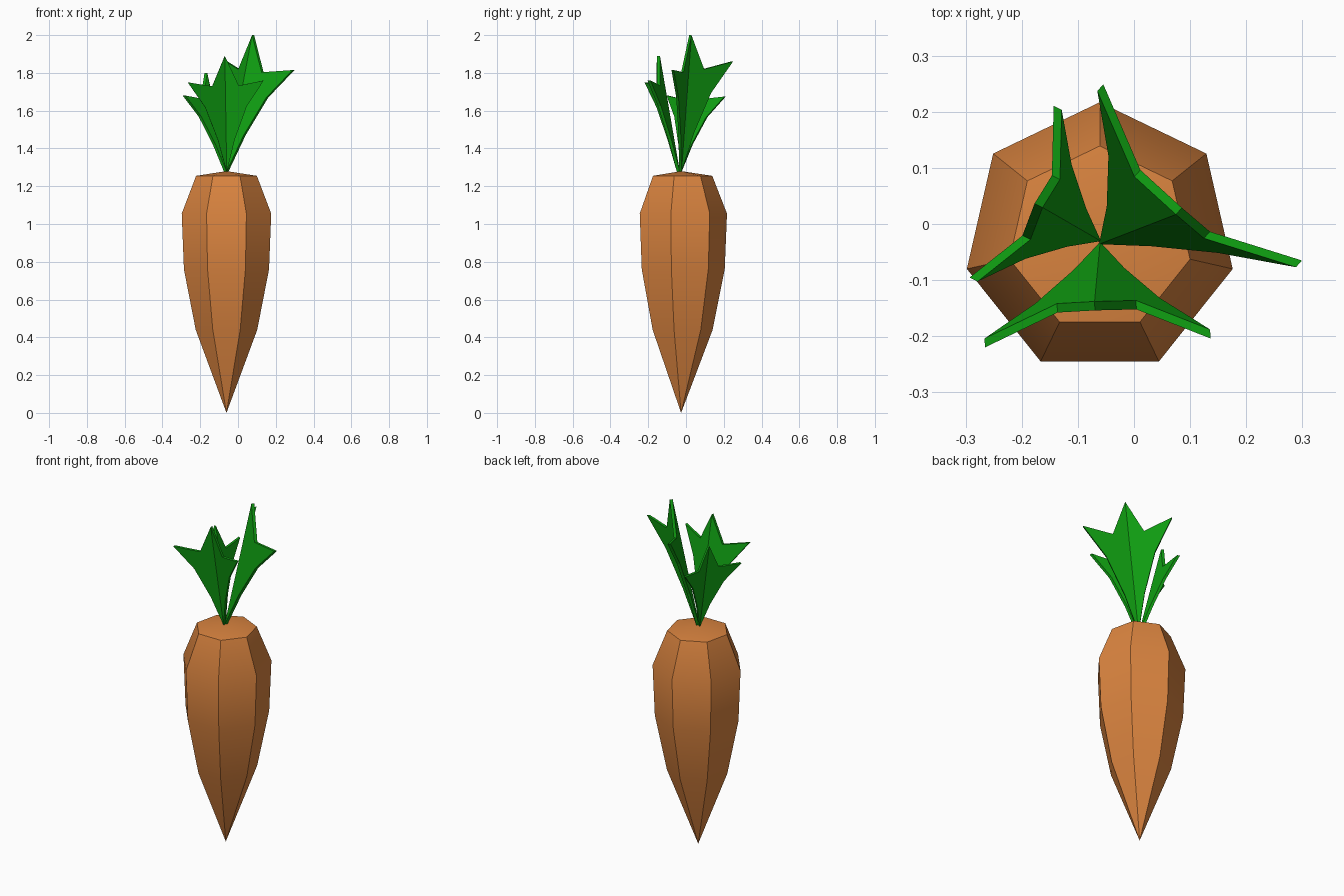
import bpy, bmesh
from math import sin, cos, tau
from mathutils import Vector

if "Cube" in bpy.data.objects:
    bpy.data.objects.remove(bpy.data.objects["Cube"])


def material(name, color):
    m = bpy.data.materials.new(name)
    m.diffuse_color = color
    m.use_nodes = True
    m.node_tree.nodes["Principled BSDF"].inputs["Base Color"].default_value = m.diffuse_color
    return m


def finish(bm, name, mat):
    bmesh.ops.recalc_face_normals(bm, faces=bm.faces)
    mesh = bpy.data.meshes.new(name)
    bm.to_mesh(mesh)
    bm.free()
    mesh.materials.append(mat)
    ob = bpy.data.objects.new(name, mesh)
    bpy.context.collection.objects.link(ob)
    return ob


orange = material("orange_skin", (0.70, 0.23, 0.05, 1))
green = material("green_leaf", (0.005, 0.35, 0.006, 1))

# Root: seven-sided rings between a pointed tip and a slightly raised crown
SIDES = 7
CX, CY = -0.061, -0.026
bm = bmesh.new()
tip = bm.verts.new((CX, CY, 0.0))
crown = bm.verts.new((CX, CY, 1.28))
rings = []
for r, z in [(0.167, 0.44), (0.231, 0.76), (0.243, 1.055), (0.165, 1.255)]:
    rings.append([bm.verts.new((CX + r * sin(tau * i / SIDES),
                                CY + r * cos(tau * i / SIDES), z))
                  for i in range(SIDES)])
for i in range(SIDES):
    j = (i + 1) % SIDES
    bm.faces.new((tip, rings[0][i], rings[0][j]))
    bm.faces.new((crown, rings[-1][j], rings[-1][i]))
    for a, b in zip(rings, rings[1:]):
        bm.faces.new((a[i], a[j], b[j], b[i]))
root = finish(bm, "carrot_root", orange)
bpy.context.view_layer.objects.active = root
root.select_set(True)
bpy.ops.object.shade_smooth_by_angle(angle=0.5)

# Half-leaf outline as weights of (centre tip, side tip): notch, side tip, two bends
HALF = [(0.468, 0.35), (0, 1), (0.134, 0.55), (0.105, 0.225)]
THICK = 0.016


def leaf(name, base, top, left, right):
    base, top, left, right = map(Vector, (base, top, left, right))
    spread = right - left
    out = Vector((spread.y, -spread.x, 0)).normalized() * THICK
    bm = bmesh.new()
    vb = bm.verts.new(base - out / 2)
    vt = bm.verts.new(top - out / 2)
    for side in (left, right):
        edge = [bm.verts.new(base + (top - base) * a + (side - base) * b - out / 2)
                for a, b in HALF]
        loop = [vb, vt] + edge
        bm.faces.new(loop if side is left else loop[::-1])
    # Thicken the folded sheet
    sheet = bm.faces[:]
    back = bmesh.ops.extrude_face_region(bm, geom=sheet, use_keep_orig=True)
    bmesh.ops.translate(bm, vec=out, verts=[g for g in back["geom"]
                                            if isinstance(g, bmesh.types.BMVert)])
    finish(bm, name, green)


# Three leaves fanning out of the crown
leaf("leaf_front", (-0.06, -0.04, 1.275), (-0.07, -0.146, 1.89),
     (-0.266, -0.212, 1.75), (0.136, -0.196, 1.76))
leaf("leaf_back_right", (-0.057, -0.03, 1.275), (0.08, 0.023, 2.0),
     (0.294, -0.071, 1.815), (-0.06, 0.243, 1.86))
leaf("leaf_left", (-0.066, -0.027, 1.275), (-0.17, 0.033, 1.80),
     (-0.136, 0.207, 1.675), (-0.286, -0.099, 1.68))
